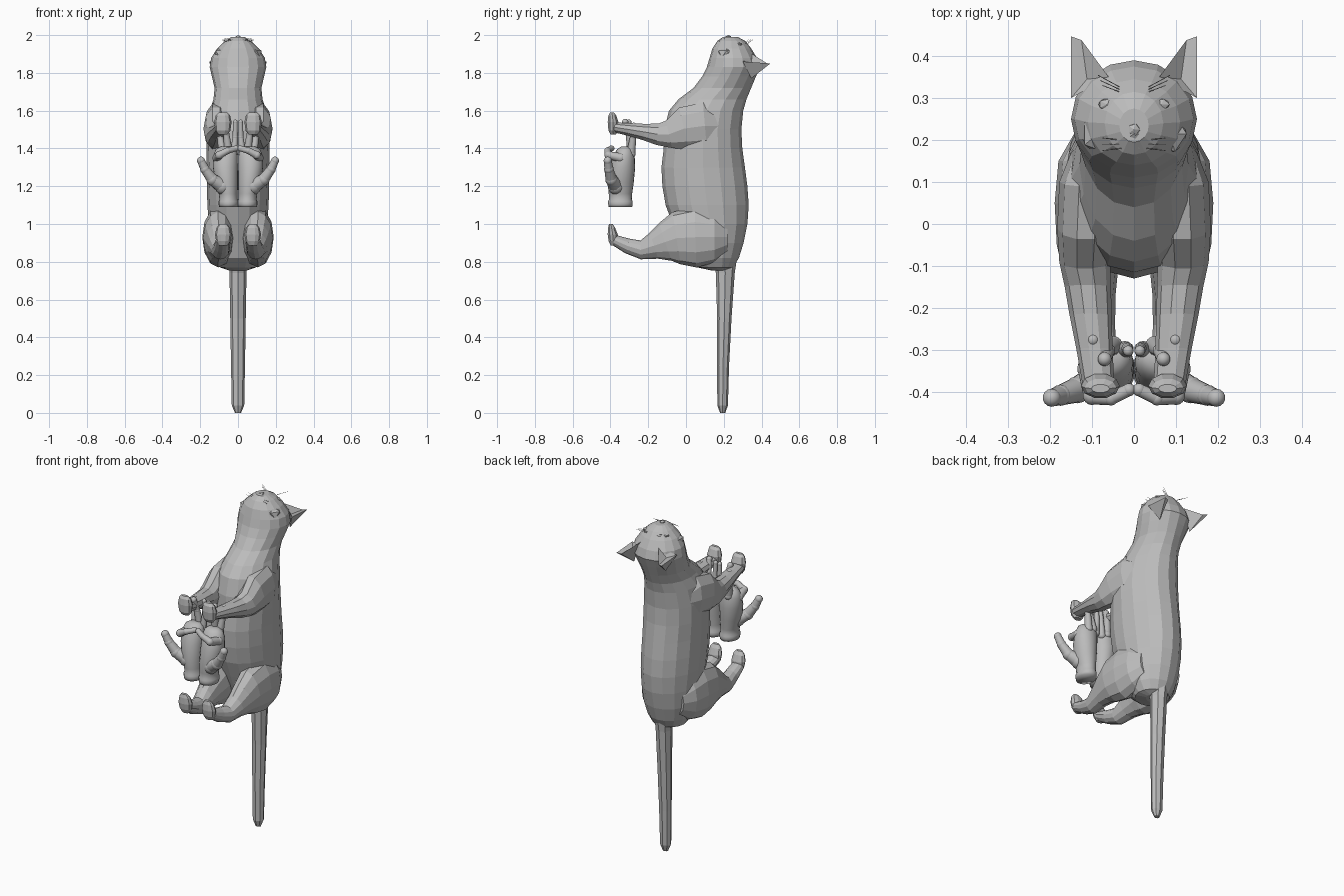
import bpy, bmesh, math
from mathutils import Vector, Matrix

grey = bpy.data.materials.new("plain_grey")
grey.diffuse_color = (0.5, 0.5, 0.5, 1)


def finish(bm, name, smooth=False):
    bmesh.ops.recalc_face_normals(bm, faces=bm.faces[:])
    me = bpy.data.meshes.new(name)
    bm.to_mesh(me)
    bm.free()
    me.materials.append(grey)
    for p in me.polygons:
        p.use_smooth = smooth
    ob = bpy.data.objects.new(name, me)
    bpy.context.collection.objects.link(ob)
    return ob


def loft(name, rings, sides=12, level=False, side=1, smooth=False):
    """Rings (x, y, z, half width in x, half depth), skinned and capped.
    level keeps rings horizontal, otherwise they follow the path in the yz plane."""
    bm = bmesh.new()
    loops = []
    for i, (x, y, z, rx, rn) in enumerate(rings):
        n = Vector((0, 1, 0))
        if not level:
            a, b = rings[max(i - 1, 0)], rings[min(i + 1, len(rings) - 1)]
            n = Vector((0, -(b[2] - a[2]), b[1] - a[1])).normalized()
        loops.append([bm.verts.new(Vector((x * side, y, z))
                      + Vector((1, 0, 0)) * rx * math.cos(math.tau * k / sides)
                      + n * rn * math.sin(math.tau * k / sides)) for k in range(sides)])
    for a, b in zip(loops, loops[1:]):
        for k in range(sides):
            j = (k + 1) % sides
            bm.faces.new((a[k], a[j], b[j], b[k]))
    bm.faces.new(loops[0])
    bm.faces.new(loops[-1])
    return finish(bm, name, smooth)


def chain(name, pts, side=1, seg=14):
    """Rounded, jointed tube through points (x, y, z, radius)."""
    bm = bmesh.new()
    P = [(Vector((p[0] * side, p[1], p[2])), p[3]) for p in pts]
    for v, r in P:
        bmesh.ops.create_uvsphere(bm, u_segments=seg, v_segments=max(seg // 2, 3),
                                  radius=r, matrix=Matrix.Translation(v))
    for (a, ra), (b, rb) in zip(P, P[1:]):
        d = b - a
        m = Matrix.Translation((a + b) / 2) @ d.to_track_quat('Z', 'Y').to_matrix().to_4x4()
        bmesh.ops.create_cone(bm, cap_ends=False, segments=seg, radius1=ra * .93,
                              radius2=rb * .93, depth=d.length, matrix=m)
    return finish(bm, name, True)


def blob(name, loc, size):
    bm = bmesh.new()
    bmesh.ops.create_icosphere(bm, subdivisions=1, radius=1,
                               matrix=Matrix.Translation(loc) @ Matrix.Diagonal((*size, 1)))
    return finish(bm, name)


# body, neck and head: z, belly y, back y, half width
body = [(.755, .13, .22, .05), (.77, .06, .25, .095), (.82, 0, .28, .125), (.90, -.03, .305, .145),
        (1.0, -.07, .325, .155), (1.1, -.108, .332, .162), (1.2, -.125, .325, .165),
        (1.3, -.13, .312, .165), (1.4, -.118, .298, .168), (1.5, -.115, .293, .165),
        (1.6, -.09, .303, .15), (1.66, -.04, .32, .13), (1.72, .04, .345, .124),
        (1.78, .085, .37, .138), (1.83, .11, .39, .15), (1.88, .125, .375, .142),
        (1.93, .14, .345, .11), (1.968, .165, .315, .07), (1.99, .195, .275, .035)]
loft("body_and_head", [(0, (f + b) / 2, z, w, (b - f) / 2) for z, f, b, w in body], 16, True)

# tail
loft("tail", [(0, .205, .82, .05, .065), (0, .208, .74, .045, .05), (0, .203, .5, .041, .038),
              (0, .196, .25, .037, .032), (0, .194, .04, .033, .028), (0, .194, 0, .016, .014)], 8, True)

# face
blob("muzzle", (0, .215, 1.962), (.045, .042, .034))
blob("nose", (0, .225, 1.988), (.016, .016, .012))
blob("chin", (0, .178, 1.94), (.035, .025, .03))

for s, tag in ((1, "right"), (-1, "left")):
    blob("eye_" + tag, (.065 * s, .285, 1.952), (.022, .015, .01))
    blob("cheek_" + tag, (.085 * s, .215, 1.9), (.045, .05, .04))

    # ear with a hollow front
    bm = bmesh.new()
    A, B, T, U, C, D = [bm.verts.new((x * s, y, z)) for x, y, z in (
        (.06, .35, 1.9), (.15, .30, 1.86), (.15, .447, 1.85),
        (.125, .438, 1.845), (.105, .345, 1.77), (.112, .345, 1.85))]
    for f in ((A, D, U), (D, T, U), (D, B, T), (A, U, C), (U, T, C), (T, B, C), (A, C, B), (A, B, D)):
        bm.faces.new(f)
    finish(bm, "ear_" + tag)

    # fine hairs on brow and lip
    for i in range(3):
        chain(f"brow_hair_{tag}_{i}", [(.035, .315 + .006 * i, 1.955, .001),
                                       (.075 + .005 * i, .33 + .012 * i, 1.975, .001)], s, 4)
        chain(f"whisker_{tag}_{i}", [(.03, .2 - .01 * i, 1.975, .001),
                                     (.075, .205 - .015 * i, 1.985 - .01 * i, .001)], s, 4)

    # front leg and paw
    loft("front_leg_" + tag, [(.1, .17, 1.52, .05, .08), (.11, .1, 1.52, .068, .13),
                              (.115, -.01, 1.505, .068, .12), (.117, -.09, 1.475, .061, .078),
                              (.11, -.15, 1.475, .055, .06), (.103, -.22, 1.487, .05, .046),
                              (.094, -.3, 1.5, .043, .035), (.085, -.38, 1.512, .038, .028)], 10, False, s)
    loft("front_paw_" + tag, [(.08, -.385, 1.475, .025, .016), (.08, -.386, 1.495, .04, .026),
                              (.08, -.386, 1.54, .046, .03), (.08, -.39, 1.575, .038, .022),
                              (.08, -.392, 1.59, .022, .01)], 10, True, s)

    # hind leg and paw
    loft("hind_leg_" + tag, [(.09, .22, .93, .05, .08), (.1, .15, .93, .08, .135),
                             (.104, .05, .93, .085, .16), (.106, -.05, .925, .078, .14),
                             (.104, -.11, .905, .066, .105), (.1, -.17, .885, .056, .072),
                             (.093, -.24, .863, .048, .05), (.085, -.31, .884, .042, .04),
                             (.08, -.38, .915, .038, .028)], 12, False, s)
    loft("hind_paw_" + tag, [(.078, -.385, .885, .022, .014), (.078, -.385, .91, .038, .026),
                             (.078, -.388, .945, .044, .028), (.078, -.394, .98, .036, .02),
                             (.078, -.398, 1.0, .02, .01)], 10, True, s)

    # cupped hand: wrist and palm
    hand = [(1.09, .05, .05, .062), (1.105, .05, .053, .065), (1.12, .05, .053, .065),
            (1.13, .05, .048, .06), (1.16, .052, .05, .062), (1.22, .06, .06, .068),
            (1.3, .067, .066, .066), (1.36, .067, .065, .056), (1.395, .064, .054, .042),
            (1.41, .062, .03, .022)]
    loft("palm_" + tag, [(x, -.347 + max(0, z - 1.2) * .12, z, rx, ry) for z, x, rx, ry in hand],
         20, True, s, True)

    # fingers
    fingers = {
        "thumb": [(.08, -.37, 1.2, .045), (.135, -.395, 1.235, .033), (.175, -.408, 1.29, .026),
                  (.196, -.414, 1.335, .022)],
        "little_finger": [(.022, -.3, 1.37, .022), (.015, -.297, 1.46, .015), (.014, -.302, 1.54, .013)],
        "ring_finger": [(.05, -.29, 1.38, .024), (.062, -.302, 1.475, .018), (.07, -.322, 1.54, .017)],
        "middle_finger": [(.08, -.292, 1.37, .025), (.094, -.28, 1.46, .018), (.098, -.276, 1.52, .017)],
        "bent_finger": [(.11, -.345, 1.35, .026), (.1, -.41, 1.365, .022), (.055, -.415, 1.388, .018),
                        (.012, -.395, 1.4, .016)],
    }
    for nm, pts in fingers.items():
        chain(nm + "_" + tag, pts, s)
